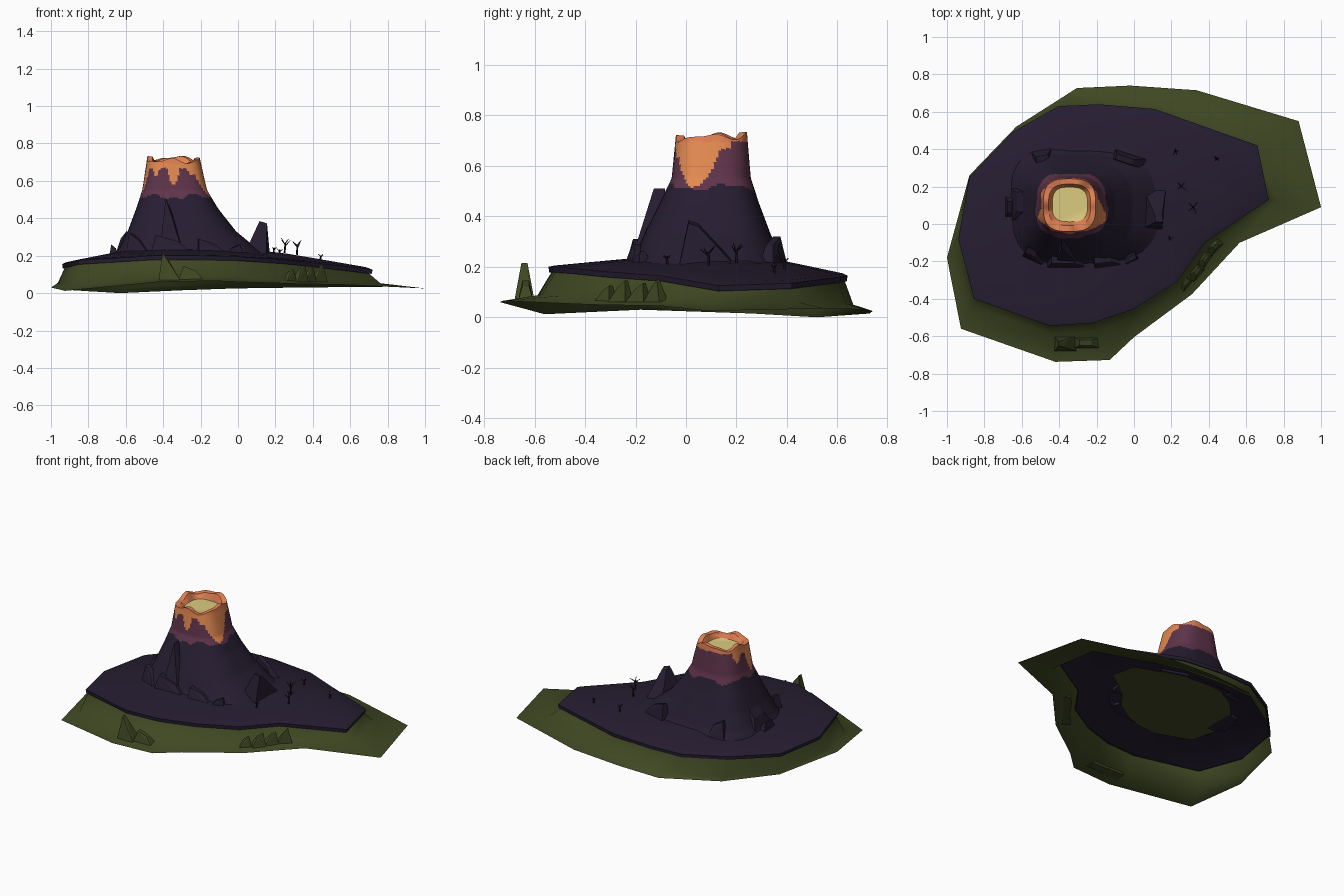
import bpy, bmesh, math, random
from mathutils import Vector, Matrix

if "Cube" in bpy.data.objects:
    bpy.data.objects.remove(bpy.data.objects["Cube"])

random.seed(4)

def material(name, r, g, b):
    m = bpy.data.materials.new(name)
    m.diffuse_color = (r, g, b, 1)
    m.use_nodes = True
    m.node_tree.nodes["Principled BSDF"].inputs["Base Color"].default_value = m.diffuse_color
    return m

ASH = material("dark_purple_rock", .0195, .0125, .031)
MAROON = material("maroon_rock", .115, .034, .069)
CORAL = material("coral_rim", .74, .215, .085)
ORANGE = material("orange_lava", .77, .255, .08)
YELLOW = material("yellow_lava", .72, .60, .21)
GREEN = material("olive_ground", .050, .065, .0165)
BARK = material("dark_bark", .010, .006, .011)

def make(name, bm, mats, smooth=None):
    me = bpy.data.meshes.new(name)
    bm.to_mesh(me)
    bm.free()
    for m in mats:
        me.materials.append(m)
    ob = bpy.data.objects.new(name, me)
    bpy.context.collection.objects.link(ob)
    if smooth:
        bpy.ops.object.select_all(action='DESELECT')
        ob.select_set(True)
        bpy.context.view_layer.objects.active = ob
        bpy.ops.object.shade_smooth_by_angle(angle=math.radians(smooth))
    return ob

def loft(bm, loops, cap=False):
    """Bridge closed loops that run counter-clockwise, from the bottom/outside in."""
    rings = [[bm.verts.new(p) for p in l] for l in loops]
    n = len(rings[0])
    for a, b in zip(rings, rings[1:]):
        for i in range(n):
            j = (i + 1) % n
            bm.faces.new((a[i], a[j], b[j], b[i]))
    if cap:
        return bm.faces.new(rings[-1])

# Outlines: outer edge of the green skirt and rim of the dark plateau
skirt = [(-1, -.18, .03), (-.88, .26, .015), (-.63, .52, .0), (-.305, .727, .015),
         (-.02, .74, .025), (.335, .715, .03), (.88, .55, .035), (1, .09, .025),
         (.565, -.10, .045), (.31, -.375, .05), (0, -.605, .06), (-.13, -.727, .065),
         (-.42, -.737, .06), (-.925, -.56, .012)]
rim = [(-.94, -.08, .155), (-.88, .25, .15), (-.65, .49, .16), (-.405, .63, .165),
       (-.19, .64, .165), (.11, .615, .16), (.66, .42, .135), (.72, .13, .125),
       (.38, -.10, .165), (.23, -.31, .18), (0, -.455, .195), (-.22, -.53, .2),
       (-.45, -.545, .2), (-.855, -.40, .175)]
skirt = [Vector(p) for p in reversed(skirt)]
rim = [Vector(p) for p in reversed(rim)]
MID = Vector((-.3, .1, 0))

def plateau_loop(t, f, dz=0):
    """Rim scaled by t about the middle, lifted by f toward the volcano foot."""
    out = []
    for p in rim:
        q = MID + (p - MID) * t
        q.z = p.z + (.24 - p.z) * f + dz
        out.append(q)
    return out

# Green ground: skirt and wall
foot = []
for s, r in zip(skirt, rim):
    d = Vector((s.x - r.x, s.y - r.y, 0))
    d = d.normalized() * min(d.length * .4, .045)
    foot.append(Vector((r.x + d.x, r.y + d.y, s.z + .025)))
bm = bmesh.new()
loft(bm, [skirt, foot, plateau_loop(.975, 0, -.015)])
make("green_ground", bm, [GREEN], 60)

# Dark plateau: open shell with a thin lip
bm = bmesh.new()
loft(bm, [plateau_loop(.97, 0, -.02), plateau_loop(.995, 0, -.022), plateau_loop(1, 0),
          plateau_loop(.965, .12), plateau_loop(.75, .45), plateau_loop(.55, .75),
          plateau_loop(.3, 1)])
make("dark_plateau", bm, [ASH], 50)

# Green patch below the volcano, seen from underneath
bm = bmesh.new()
bm.faces.new([bm.verts.new((q.x, q.y, .195)) for q in reversed(plateau_loop(.56, 0))])
make("underside_patch", bm, [GREEN])

# Volcano: (z, left, right, front, back)
profile = [(.20, -.665, .15, -.235, .41), (.24, -.635, .10, -.205, .375),
           (.33, -.59, -.01, -.165, .335), (.45, -.545, -.105, -.105, .29),
           (.55, -.512, -.165, -.057, .257), (.715, -.485, -.205, -.04, .242)]
SEG = 96
CX, CY = -.345, .10

def section(z, l, r, f, b, wave=0):
    pts = []
    for i in range(SEG):
        a = 2 * math.pi * i / SEG
        c, s = math.cos(a), math.sin(a)
        k = (abs(c) ** 3 + abs(s) ** 3) ** (-1 / 3)      # rounded square
        x = CX + k * c * ((r - CX) if c > 0 else (CX - l))
        y = CY + k * s * ((b - CY) if s > 0 else (CY - f))
        dz = .010 * math.cos(4 * a + .6) + .006 * math.sin(7 * a) + .008 * s
        pts.append(Vector((x, y, z + wave * dz)))
    return pts

def at_height(z):
    for p, q in zip(profile, profile[1:]):
        if z <= q[0] + 1e-6:
            t = (z - p[0]) / (q[0] - p[0])
            return [u + (v - u) * t for u, v in zip(p, q)]

rows = 62
loops = []
for i in range(rows):
    z = .20 + .515 * i / (rows - 1)
    loops.append(section(*at_height(min(z, .715)), wave=max(0, (z - .6) / .115)))
loops.append(section(.713, -.457, -.232, -.008, .213, 1))
loops.append(section(.682, -.437, -.248, .012, .197))
bm = bmesh.new()
lava = loft(bm, loops, cap=True)
drips = [(-20, 34, .515), (-90, 14, .575), (-158, 17, .535), (158, 11, .62), (-55, 8, .63),
         (-125, 8, .625)]                                # angle, half width, lowest height
bm.faces.ensure_lookup_table()
for k, f in enumerate(bm.faces):
    c = f.calc_center_median()
    a = math.degrees(math.atan2(c.y - CY, c.x - CX))
    low = .668 if (a < 28 or a > 150) else .70
    for da, w, h in drips:
        t = abs((a - da + 180) % 360 - 180) / w
        if t < 1:
            low = min(low, h + (.67 - h) * t ** 1.6)
    edge = .515 + .010 * math.sin(math.radians(a * 5)) + .006 * math.sin(math.radians(a * 11))
    if f == lava:
        f.material_index = 4
    elif k >= (rows - 1) * SEG or c.z > .695:
        f.material_index = 2
    elif c.z > low:
        f.material_index = 3
    elif c.z > edge:
        f.material_index = 1
make("volcano", bm, [ASH, MAROON, CORAL, ORANGE, YELLOW], 40)

def rock(name, mat, x, y, z0, w, d, top, rot=0, tx=0, ty=0, k=.4):
    """Tapered, leaning block; top is its peak height."""
    bm = bmesh.new()
    R = Matrix.Rotation(math.radians(rot), 3, 'Z')
    for s, up in ((1, 0), (k, 1)):
        for i, j in ((-1, -1), (1, -1), (1, 1), (-1, 1)):
            p = R @ Vector((i * w * s / 2, j * d * s / 2, 0))
            z = (top - (.03 * (top - z0) / .1 if i * (1 if tx <= 0 else -1) > 0 else 0)) if up else z0
            bm.verts.new((x + p.x + tx * up, y + p.y + ty * up, z))
    bmesh.ops.convex_hull(bm, input=bm.verts)
    make(name, bm, [mat])

# Dark rocks around the volcano
for i, r in enumerate([(-.355, -.15, .2, .13, .15, .51, 0, -.012, .045, .3),
                       (-.35, -.20, .2, .24, .08, .31, 0, -.03, .01, .5),
                       (-.52, -.17, .2, .14, .08, .32, -25, -.03, .02, .4),
                       (-.13, -.20, .2, .17, .07, .29, 8, -.04, .01, .5),
                       (-.03, -.18, .2, .10, .06, .26, 25, .02, .0, .4),
                       (-.625, .10, .19, .07, .20, .335, 0, .015, .02, .5),
                       (-.665, .09, .19, .05, .12, .26, 0, 0, 0, .5),
                       (-.02, .345, .2, .19, .06, .32, -18, -.03, 0, .5),
                       (-.49, .37, .2, .11, .05, .31, 12, 0, -.02, .6)]):
    rock("dark_rock_%d" % (i + 1), ASH, *r)

# Leaning slab on the right of the volcano
bm = bmesh.new()
for y, z, x in ((-.03, .2, .04), (.01, .385, .125), (.05, .37, .12), (.12, .29, .10), (.19, .22, .06)):
    bm.verts.new((x - .01, y, z))
    bm.verts.new((x + (.11 if z < .23 else .03), y, z - .012))
bmesh.ops.convex_hull(bm, input=bm.verts)
make("leaning_slab", bm, [ASH])

# Green rocks on the skirt
for i, r in enumerate([(-.365, -.64, .065, .12, .08, .215, 0, -.02, 0, .3),
                       (-.25, -.635, .065, .14, .06, .145, 0, -.01, 0, .45),
                       (.27, -.32, .06, .08, .05, .125, 50, .01, .01, .4),
                       (.33, -.26, .06, .09, .05, .145, 50, .01, .01, .4),
                       (.375, -.19, .06, .09, .05, .135, 55, .01, .01, .4),
                       (.43, -.12, .06, .09, .05, .15, 45, .01, .0, .3)]):
    rock("green_rock_%d" % (i + 1), GREEN, *r)

# Bare trees
def limb(bm, a, b, r1, r2):
    d = b - a
    M = Matrix.Translation((a + b) / 2) @ d.to_track_quat('Z', 'Y').to_matrix().to_4x4()
    bmesh.ops.create_cone(bm, cap_ends=True, segments=5, radius1=r1, radius2=r2,
                          depth=d.length, matrix=M)

for n, (x, y, z, h) in enumerate([(.22, .39, .19, .05), (.44, .35, .175, .035), (.25, .20, .215, .08),
                                  (.315, .09, .205, .08), (.19, -.075, .21, .04)]):
    bm = bmesh.new()
    base = Vector((x, y, z))
    fork = base + Vector((.003, 0, h * .65))
    limb(bm, base, fork, .006, .004)
    for i in range(4):
        a = i * 1.6 + random.random()
        s = h * random.uniform(.3, .5)
        tip = fork + Vector((math.cos(a) * s, math.sin(a) * s, h * random.uniform(.15, .35)))
        limb(bm, fork - Vector((0, 0, h * .06 * i)), tip, .0035, .0015)
    make("bare_tree_%d" % (n + 1), bm, [BARK])
